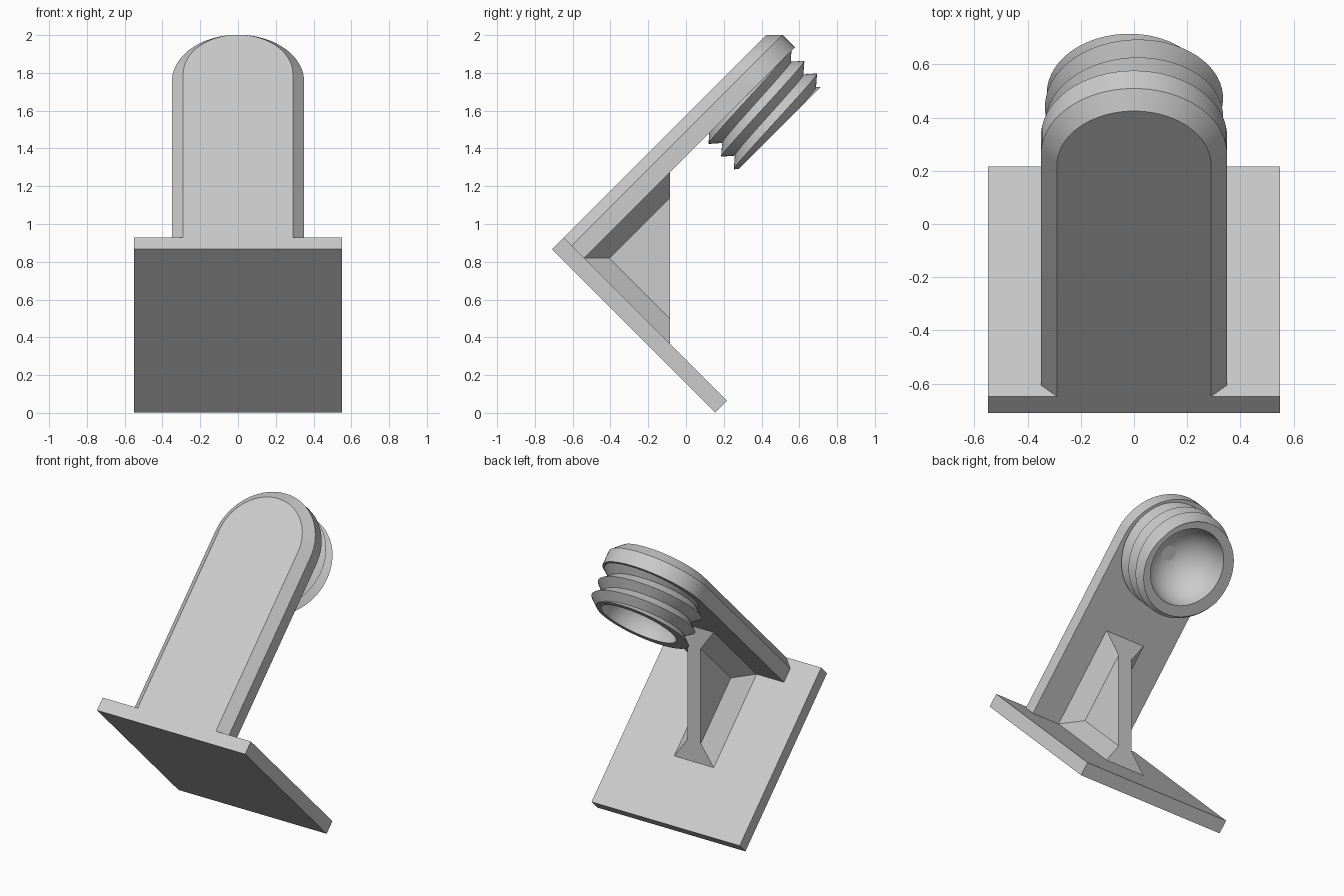
import bpy, bmesh, math
from mathutils import Vector

if "Cube" in bpy.data.objects:
    bpy.data.objects.remove(bpy.data.objects["Cube"], do_unlink=True)

grey = bpy.data.materials.new("light_grey")
grey.use_nodes = True
grey.diffuse_color = (0.6, 0.6, 0.6, 1)
grey.node_tree.nodes["Principled BSDF"].inputs["Base Color"].default_value = (0.6, 0.6, 0.6, 1)

S = math.sqrt(0.5)
ALONG = Vector((0, S, S))      # up the arm
DOWN = Vector((0, S, -S))      # down the plate, away from the arm
CORNER = Vector((0, -0.71, 0.867))


def place(x, u, v):
    """Point at sideways x, distance u up the arm, distance v down the plate."""
    return CORNER + Vector((x, 0, 0)) + ALONG * u + DOWN * v


def finish(name, bm):
    bmesh.ops.recalc_face_normals(bm, faces=bm.faces[:])
    mesh = bpy.data.meshes.new(name)
    bm.to_mesh(mesh)
    bm.free()
    mesh.materials.append(grey)
    obj = bpy.data.objects.new(name, mesh)
    bpy.context.collection.objects.link(obj)
    bpy.ops.object.select_all(action='DESELECT')
    obj.select_set(True)
    bpy.context.view_layer.objects.active = obj
    bpy.ops.object.shade_smooth_by_angle(angle=math.radians(25))
    return obj


def loft(name, rings):
    """Closed solid through matching rings of points."""
    bm = bmesh.new()
    loops = [[bm.verts.new(p) for p in ring] for ring in rings]
    for a, b in zip(loops, loops[1:]):
        for i in range(len(a)):
            j = (i + 1) % len(a)
            bm.faces.new((a[i], a[j], b[j], b[i]))
    bm.faces.new(loops[0])
    bm.faces.new(loops[-1])
    return finish(name, bm)


# Base plate
PLATE_T, ARM_T = 0.087, 0.155
loft("base_plate", [[place(x, u, v) for x, v in
                     ((-0.55, 0), (0.55, 0), (0.55, 1.223), (-0.55, 1.223))]
                    for u in (0, PLATE_T)])

# Arm with rounded end and chamfered outer face
END_U = 1.315


def arm_ring(r, v):
    arc = [place(r * math.cos(a), END_U + r * math.sin(a), v)
           for a in (math.pi * i / 40 for i in range(41))]
    return [place(r, PLATE_T, v)] + arc + [place(-r, PLATE_T, v)]


loft("arm", [arm_ring(0.29, 0), arm_ring(0.35, 0.06), arm_ring(0.35, ARM_T)])

# Gusset: web flared where it meets the arm, and a second flare on the plate
REACH = 0.884


def flared(start, base, top):
    half = [(0.147, base), (0.05, base + 0.095)]
    if top > base + 0.095:
        half.append((0.05, top))
    section = half + [(-x, d) for x, d in reversed(half)]
    return [[(x, start, d) for x, d in section],
            [(x, REACH - d, d) for x, d in section]]


loft("gusset_web", [[place(x, u, v) for x, u, v in ring]
                    for ring in flared(PLATE_T, ARM_T, REACH - PLATE_T - 0.005)])
loft("gusset_foot", [[place(x, u, v) for x, v, u in ring]
                     for ring in flared(ARM_T, PLATE_T, 0)])

# Threaded neck: helical V thread, trimmed flat, with a domed hollow
PITCH, STEPS, TURNS = 0.095, 72, 6
CREST, ROOT, BORE, TIP = 0.335, 0.28, 0.25, 0.4
bm = bmesh.new()
crest, root = [], []
for k in range(STEPS * TURNS + 1):
    a = 2 * math.pi * k / STEPS
    v = 0.05 + PITCH * k / STEPS
    for row, r, shift in ((crest, CREST, 0), (root, ROOT, PITCH / 2)):
        row.append(bm.verts.new(place(r * math.sin(a), END_U + r * math.cos(a), v + shift)))
for k in range(STEPS * TURNS):
    bm.faces.new((crest[k], crest[k + 1], root[k + 1], root[k]))
    n = k + STEPS
    if n < STEPS * TURNS:
        bm.faces.new((root[k], root[k + 1], crest[n + 1], crest[n]))

bmesh.ops.bisect_plane(bm, geom=bm.verts[:] + bm.edges[:] + bm.faces[:],
                       plane_co=place(0, 0, 0.148), plane_no=DOWN, clear_inner=True)
cut = bmesh.ops.bisect_plane(bm, geom=bm.verts[:] + bm.edges[:] + bm.faces[:],
                             plane_co=place(0, 0, TIP), plane_no=DOWN, clear_outer=True)
rim = [e for e in cut["geom_cut"] if isinstance(e, bmesh.types.BMEdge)]
DOME = 10
for i in range(DOME + 1):
    t = math.pi / 2 * i / DOME
    new = bmesh.ops.extrude_edge_only(bm, edges=rim)["geom"]
    rim = [e for e in new if isinstance(e, bmesh.types.BMEdge)]
    axis = place(0, END_U, TIP - BORE * math.sin(t))
    for vert in (g for g in new if isinstance(g, bmesh.types.BMVert)):
        out = vert.co - axis
        out -= DOWN * out.dot(DOWN)
        vert.co = axis + out.normalized() * max(BORE * math.cos(t), 0.00001)
bmesh.ops.remove_doubles(bm, verts=bm.verts[:], dist=0.0001)
finish("threaded_neck", bm)
